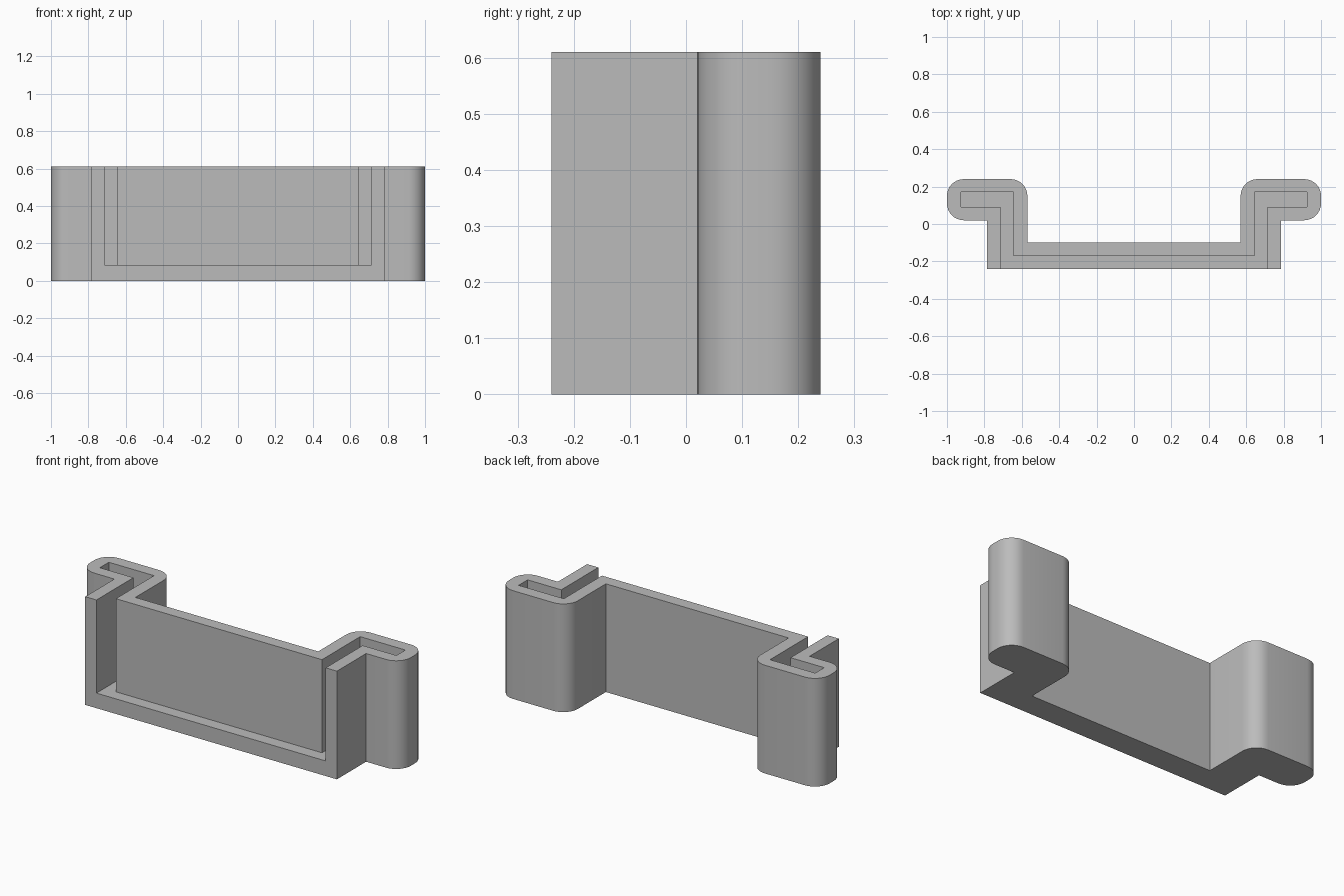
import bpy, bmesh, math
from mathutils import Vector

cube = bpy.data.objects.get("Cube")
if cube:
    bpy.data.objects.remove(cube, do_unlink=True)

HEIGHT, FLOOR, FRONT, BACK = 0.61, 0.085, -0.24, 0.24

grey = bpy.data.materials.new("plain grey")
grey.use_nodes = True
colour = (0.5, 0.5, 0.5, 1)
grey.diffuse_color = colour
grey.node_tree.nodes["Principled BSDF"].inputs["Base Color"].default_value = colour


def fillet(prev, corner, nxt, radius, steps=8):
    """Arc points replacing a right-angled corner."""
    p, c, n = Vector(prev), Vector(corner), Vector(nxt)
    a, b = (p - c).normalized(), (n - c).normalized()
    centre = c + (a + b) * radius
    arc = []
    for i in range(steps + 1):
        t = math.pi / 2 * i / steps
        arc.append(tuple(centre - b * radius * math.cos(t) - a * radius * math.sin(t)))
    return arc


def extrude_profile(name, half, bottom, top):
    """Mirror a half profile across x and extrude it upward."""
    outline = half + [(-x, y) for x, y in reversed(half)]
    bm = bmesh.new()
    face = bm.faces.new([bm.verts.new((x, y, bottom)) for x, y in outline])
    ext = bmesh.ops.extrude_face_region(bm, geom=[face])
    moved = [v for v in ext["geom"] if isinstance(v, bmesh.types.BMVert)]
    bmesh.ops.translate(bm, verts=moved, vec=(0, 0, top - bottom))
    bmesh.ops.recalc_face_normals(bm, faces=bm.faces)
    mesh = bpy.data.meshes.new(name)
    bm.to_mesh(mesh)
    bm.free()
    mesh.materials.append(grey)
    obj = bpy.data.objects.new(name, mesh)
    bpy.context.collection.objects.link(obj)
    return obj


# Outer body: front panel with a rounded flange at each end
heel, low, high, inner, root = (0.785, 0.02), (1, 0.02), (1, BACK), (0.57, BACK), (0.57, -0.1)
body_half = [(0.785, FRONT), heel]
body_half += fillet(heel, low, high, 0.09)
body_half += fillet(low, high, inner, 0.09)
body_half += fillet(high, inner, root, 0.09)
body_half.append(root)
body = extrude_profile("bracket_body", body_half, 0, HEIGHT)

# Channel: open at the front and top, with a slot into each flange
slot_half = [(0.715, FRONT - 0.1), (0.715, 0.09), (0.925, 0.09),
             (0.925, 0.17), (0.643, 0.17), (0.643, -0.17)]
cutter = extrude_profile("channel_cutter", slot_half, FLOOR, HEIGHT + 0.1)
cutter.hide_render = True

cut = body.modifiers.new("channel", 'BOOLEAN')
cut.operation = 'DIFFERENCE'
cut.solver = 'EXACT'
cut.object = cutter

bpy.ops.object.select_all(action='DESELECT')
body.select_set(True)
bpy.context.view_layer.objects.active = body
bpy.ops.object.modifier_apply(modifier=cut.name)
bpy.data.objects.remove(cutter, do_unlink=True)
bpy.ops.object.shade_smooth_by_angle(angle=math.radians(30))
